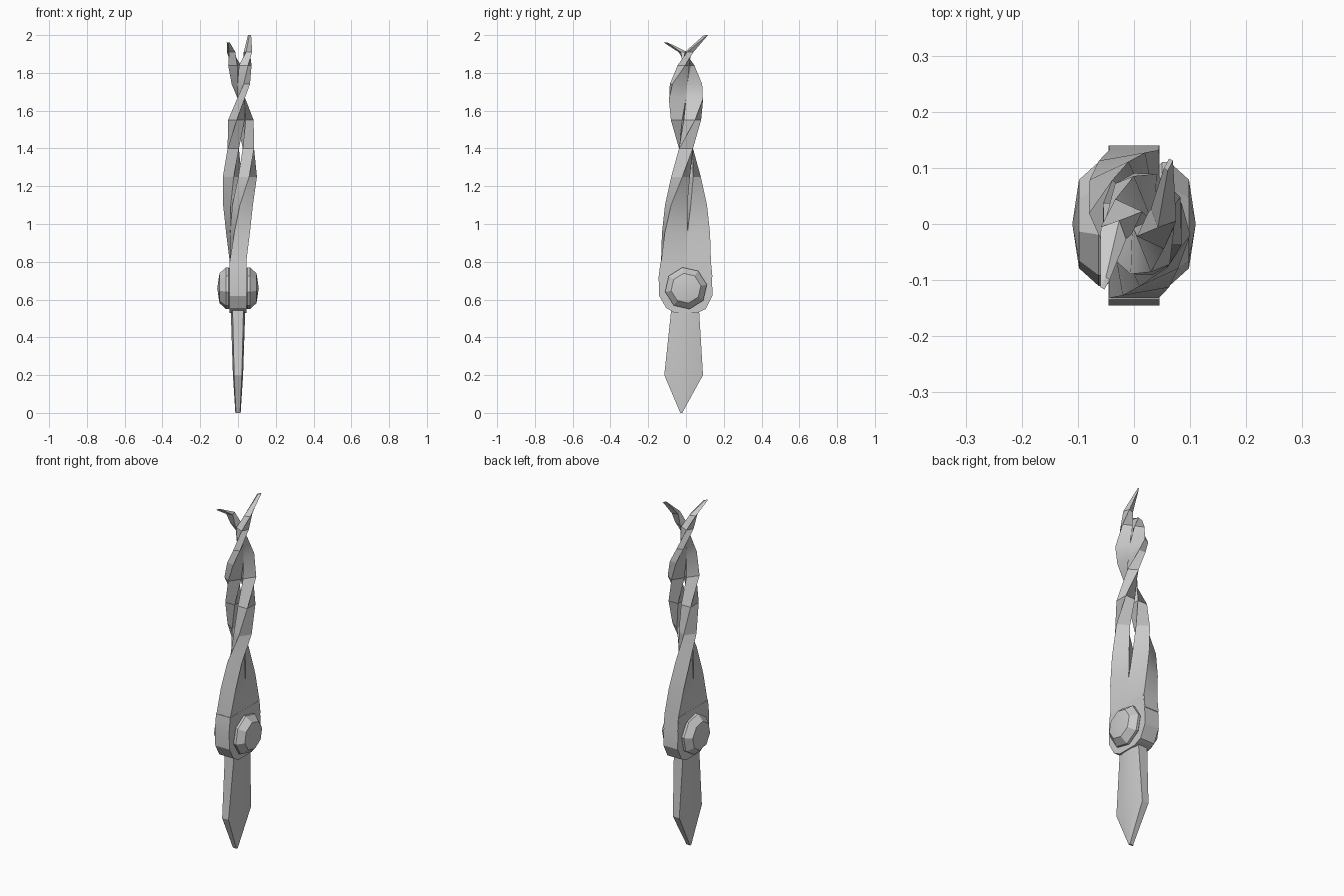
import bpy, bmesh
from math import sin, cos, tau, radians
from mathutils import Vector

cube = bpy.data.objects.get("Cube")
if cube:
    bpy.data.objects.remove(cube)

metal = bpy.data.materials.new("light_grey")
metal.use_nodes = True
metal.diffuse_color = (0.6, 0.6, 0.6, 1)
for node in metal.node_tree.nodes:
    if node.type == 'BSDF_PRINCIPLED':
        node.inputs["Base Color"].default_value = metal.diffuse_color


def loft(name, rings, angle=25):
    """Skin a list of equal-length point rings and cap both ends."""
    bm = bmesh.new()
    loops = [[bm.verts.new(p) for p in ring] for ring in rings]
    count = len(loops[0])
    for low, high in zip(loops, loops[1:]):
        for i in range(count):
            j = (i + 1) % count
            bm.faces.new((low[i], low[j], high[j], high[i]))
    bm.faces.new(loops[0][::-1])
    bm.faces.new(loops[-1])
    bmesh.ops.remove_doubles(bm, verts=bm.verts, dist=0.0005)
    bmesh.ops.recalc_face_normals(bm, faces=bm.faces)
    mesh = bpy.data.meshes.new(name)
    bm.to_mesh(mesh)
    bm.free()
    mesh.materials.append(metal)
    obj = bpy.data.objects.new(name, mesh)
    bpy.context.collection.objects.link(obj)
    bpy.ops.object.select_all(action='DESELECT')
    obj.select_set(True)
    bpy.context.view_layer.objects.active = obj
    bpy.ops.object.shade_smooth_by_angle(angle=radians(angle))
    return obj


# Hub plate: rounded outline extruded across x
outline = [(-0.135, 0.8), (-0.145, 0.72), (-0.142, 0.62), (-0.105, 0.555),
           (-0.06, 0.53), (0.06, 0.53), (0.105, 0.55), (0.14, 0.62),
           (0.138, 0.71), (0.125, 0.8)]
loft("hub", [[(x, y, z) for y, z in outline] for x in (-0.045, 0.045)])

# Domed eight-sided bosses on both sides of the hub
HUB_Z = 0.66
boss = [(0.03, 0.09), (0.05, 0.112), (0.063, 0.112), (0.098, 0.08), (0.11, 0)]
for side, name in ((1, "left_boss"), (-1, "right_boss")):
    loft(name, [[(side * x, r * cos(tau * i / 8 + 0.17),
                  HUB_Z + r * sin(tau * i / 8 + 0.17)) for i in range(8)]
                for x, r in boss])

# Pointed tail: z, front y, back y, half thickness
tail = [(0.0, -0.03, -0.02, 0.014), (0.2, -0.115, 0.09, 0.027),
        (0.53, -0.08, 0.07, 0.038), (0.6, -0.08, 0.07, 0.038)]
rings = []
for z, front, back, t in tail:
    edge, inset = t * 0.75, (back - front) * 0.3
    rings.append([(-edge, front, z), (edge, front, z), (t, front + inset, z),
                  (t, back - inset, z), (edge, back, z), (-edge, back, z),
                  (-t, back - inset, z), (-t, front + inset, z)])
loft("tail", rings)

# Twisted strands: z, angle, inner radius, outer radius, half width, x shift
twist = [(0.72, -90, 0, 0.14, 0.045, 0), (0.8, -90, 0, 0.132, 0.044, 0),
         (0.95, -80, 0, 0.122, 0.042, 0), (1.1, -65, 0.01, 0.105, 0.038, 0),
         (1.25, -35, 0.015, 0.085, 0.036, 0.01),
         (1.4, 0, 0.01, 0.07, 0.037, 0.015),
         (1.55, 55, 0.005, 0.078, 0.028, 0.015),
         (1.66, 88, 0, 0.09, 0.02, 0.017), (1.74, 112, 0, 0.085, 0.018, 0.015),
         (1.84, 155, 0.005, 0.058, 0.022, 0.01),
         (1.91, 200, 0.03, 0.065, 0.018, 0.008)]
for name, turn, top in (("front_strand", 0, 1.96), ("back_strand", 180, 2.0)):
    rings = []
    for z, angle, inner, outer, w, shift in twist + [(top, 242, 0.11, 0.13, 0.004, 0.005)]:
        a = radians(angle + turn)
        radial = Vector((cos(a), sin(a), 0))
        across = Vector((-sin(a), cos(a), 0))
        centre = Vector((shift, 0, z))
        rings.append([centre + radial * r + across * s for r, s in
                      ((inner, -w), (outer, -w), (outer, w), (inner, w))])
    loft(name, rings, 30)
